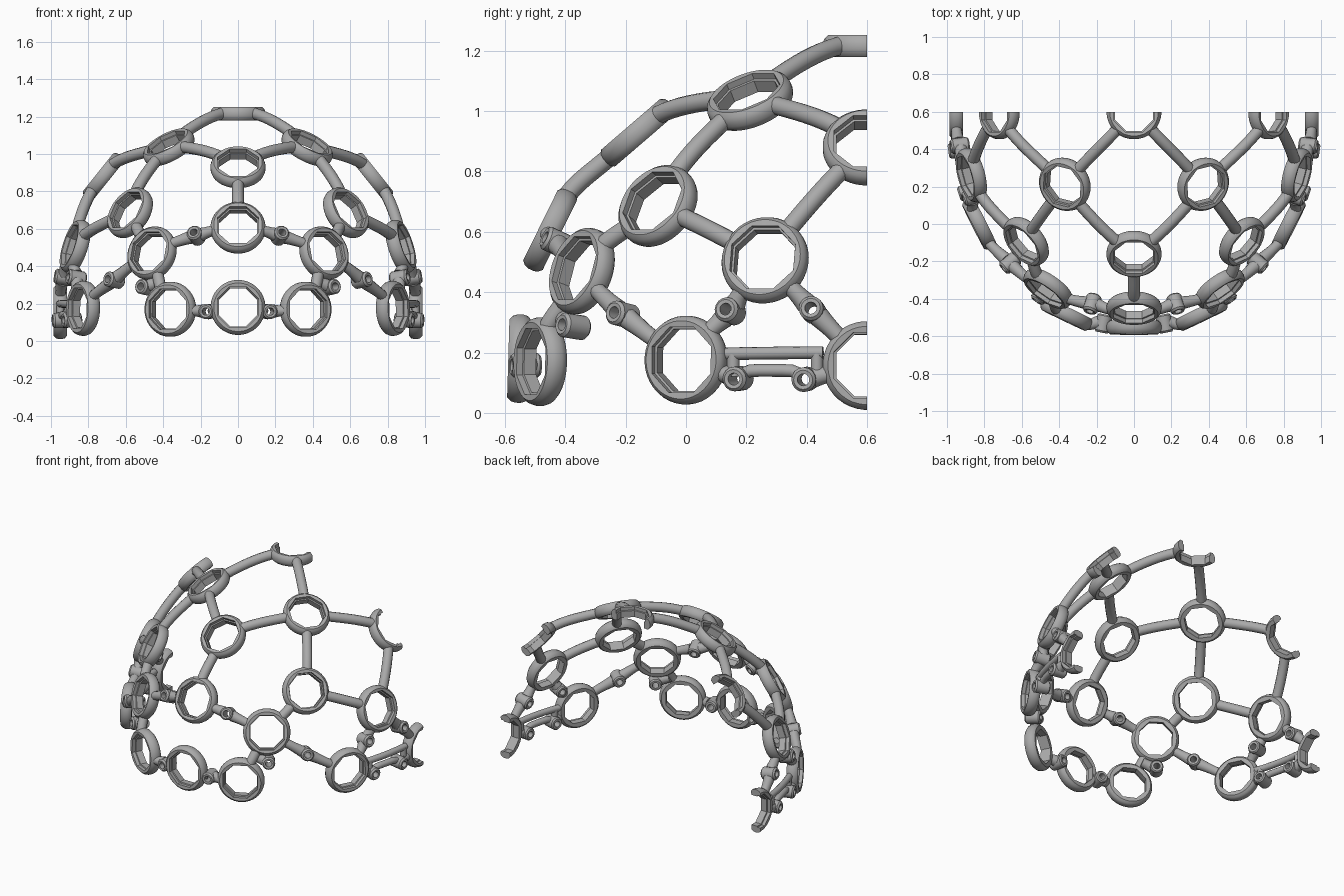
import bpy, bmesh, math
from mathutils import Vector

if "Cube" in bpy.data.objects:
    bpy.data.objects.remove(bpy.data.objects["Cube"])

CENTRE = Vector((0, 0.6, 0.15))      # centre of the domed shell
RADII = Vector((0.96, 1.15, 1.08))
CUT_Y = 0.6                          # the shell is sliced flat at the back

grey = bpy.data.materials.new("mid_grey")
grey.use_nodes = True
grey.diffuse_color = (0.4, 0.4, 0.4, 1)
grey.node_tree.nodes["Principled BSDF"].inputs["Base Color"].default_value = (0.4, 0.4, 0.4, 1)


def normal(p):
    d = p - CENTRE
    return Vector([d[i] / RADII[i] ** 2 for i in range(3)]).normalized()


def on_shell(p):
    d = Vector(p) - CENTRE
    k = math.sqrt(sum((d[i] / RADII[i]) ** 2 for i in range(3)))
    return CENTRE + d / k


def frame(n):
    up = Vector((0, 1, 0)) if abs(n.z) > 0.98 else Vector((0, 0, 1))
    v = (up - n * up.dot(n)).normalized()
    return v.cross(n), v


def finish(bm, name):
    # slice at the back plane and cap the cut
    bmesh.ops.recalc_face_normals(bm, faces=bm.faces)
    bmesh.ops.bisect_plane(bm, geom=bm.verts[:] + bm.edges[:] + bm.faces[:], dist=1e-5,
                           plane_co=(0, CUT_Y, 0), plane_no=(0, 1, 0), clear_outer=True)
    edges = [e for e in bm.edges if e.is_boundary]
    if edges:
        bmesh.ops.holes_fill(bm, edges=edges, sides=0)
    bmesh.ops.recalc_face_normals(bm, faces=bm.faces)
    mesh = bpy.data.meshes.new(name)
    bm.to_mesh(mesh)
    bm.free()
    mesh.materials.append(grey)
    ob = bpy.data.objects.new(name, mesh)
    bpy.context.collection.objects.link(ob)
    bpy.ops.object.select_all(action='DESELECT')
    ob.select_set(True)
    bpy.context.view_layer.objects.active = ob
    bpy.ops.object.shade_smooth_by_angle(angle=math.radians(35))


def skin(bm, loops, closed):
    n, m = len(loops), len(loops[0])
    for i in range(n if closed else n - 1):
        a, b = loops[i], loops[(i + 1) % n]
        for j in range(m):
            k = (j + 1) % m
            bm.faces.new((a[j], a[k], b[k], b[j]))


def revolve(name, c, profile, segs, sides=8):
    # profile entries: radius, height, True where the outline is a polygon
    n = normal(c)
    u, v = frame(n)
    bm = bmesh.new()
    loops = []
    step = math.tau / sides
    for r, h, poly in profile:
        loop = []
        for j in range(segs):
            a = math.tau * j / segs
            rr = r / math.cos(a % step - step / 2) if poly else r
            t = a + step / 2
            loop.append(bm.verts.new(c + n * h + (u * math.cos(t) + v * math.sin(t)) * rr))
        loops.append(loop)
    skin(bm, loops, True)
    finish(bm, name)


def tube(name, pts, r0, r1=None, sides=12):
    r1 = r1 or r0
    bm = bmesh.new()
    loops = []
    for i, p in enumerate(pts):
        t = (pts[min(i + 1, len(pts) - 1)] - pts[max(i - 1, 0)]).normalized()
        n = normal(p)
        n = (n - t * n.dot(t)).normalized()
        b = t.cross(n)
        f = i / (len(pts) - 1)
        r = r0 + (r1 - r0) * f ** 2
        loops.append([bm.verts.new(p + (n * math.cos(math.tau * j / sides)
                                        + b * math.sin(math.tau * j / sides)) * r)
                      for j in range(sides)])
    skin(bm, loops, False)
    bm.faces.new(loops[0][::-1])
    bm.faces.new(loops[-1])
    finish(bm, name)


def edge_point(c, target, dist):
    n = normal(c)
    d = target - c
    t = (d - n * d.dot(n)).normalized()
    return c + t * dist, t


def arc(a, b, da, db, steps=8):
    # gently curved path between two points on the shell
    p, ta = edge_point(a, b, da)
    q, tb = edge_point(b, a, db)
    chord = (q - p).normalized()
    h = (q - p).length / 3
    k1 = p + (ta + chord).normalized() * h
    k2 = q + (tb - chord).normalized() * h
    out = []
    for i in range(steps + 1):
        t = i / steps
        s = 1 - t
        out.append(p * s ** 3 + k1 * 3 * s * s * t + k2 * 3 * s * t * t + q * t ** 3)
    return out


RING = [(0.109, 0.034, True), (0.13, 0.036, False), (0.142, 0.024, False),
        (0.147, 0.008, False), (0.147, -0.01, False), (0.142, -0.025, False),
        (0.13, -0.036, False), (0.102, -0.034, True), (0.102, 0.01, True), (0.109, 0.012, True)]
BOSS = [(0.02, 0.046, False), (0.032, 0.048, False), (0.041, 0.038, False),
        (0.041, -0.042, False), (0.034, -0.05, False), (0.02, -0.05, False)]
EDGE = 0.128

RINGS = {
    "front_low_centre": (0, -0.553, 0.18), "front_low": (0.362, -0.483, 0.17),
    "side_low": (0.828, 0, 0.175), "front_mid_centre": (0, -0.45, 0.606),
    "front_mid": (0.46, -0.345, 0.47), "upper_centre": (0, -0.16, 0.929),
    "upper": (0.577, -0.093, 0.686), "side_mid": (0.87, 0.262, 0.506),
    "crown": (0.37, 0.212, 1.036), "top_centre": (0, 0.6, 1.216),
    "back_upper": (0.72, 0.6, 0.88), "back_low": (0.95, 0.6, 0.157),
}
STRUTS = [("top_centre", "crown"), ("crown", "upper_centre"), ("crown", "upper"),
          ("crown", "back_upper"), ("upper", "side_mid"), ("upper", "front_mid"),
          ("back_upper", "side_mid"), ("front_mid", "front_low")]
# struts interrupted by a hollow boss
BOSSED = [("front_mid_centre", "front_mid", (0.225, -0.43, 0.565)),
          ("front_low_centre", "front_low", (0.166, -0.55, 0.158)),
          ("front_mid", "side_low", (0.672, -0.22, 0.328)),
          ("side_low", "side_mid", (0.89, 0.134, 0.342)),
          ("side_mid", "back_low", (0.94, 0.418, 0.342))]

tube("centre_strut", arc(Vector(RINGS["upper_centre"]), Vector(RINGS["front_mid_centre"]),
                         EDGE, EDGE), 0.031)

for side, s in (("left", 1), ("right", -1)):
    def flip(p):
        return Vector((p[0] * s, p[1], p[2]))

    ring = {k: flip(p) for k, p in RINGS.items()}
    for key, c in ring.items():
        if c.x != 0 or s > 0:
            label = key if c.x == 0 else f"{key}_{side}"
            revolve(f"ring_{label}", c, RING, 40)

    for a, b in STRUTS:
        tube(f"strut_{a}_to_{b}_{side}", arc(ring[a], ring[b], EDGE, EDGE), 0.031)

    for a, b, p in BOSSED:
        c = flip(on_shell(p))
        revolve(f"boss_{a}_to_{b}_{side}", c, BOSS, 16)
        for end in (a, b):
            tube(f"arm_{end}_{a}_{b}_{side}", arc(ring[end], c, EDGE, 0.03, 5), 0.028, 0.036)

    # boss standing beside the short front strut
    c = flip(on_shell((0.502, -0.39, 0.289)))
    revolve(f"boss_front_offset_{side}", c, BOSS, 16)
    mid = (ring["front_mid"] + ring["front_low"]) / 2
    tube(f"arm_front_offset_{side}", arc(mid, c, 0, 0.03, 4), 0.03, 0.036)

    # slotted double bar at the back of each side
    bosses = [flip(on_shell((0.9, y, 0.113))) for y in (0.168, 0.405)]
    for name, c, end in zip(("front", "back"), bosses, ("side_low", "back_low")):
        revolve(f"boss_bar_{name}_{side}", c, BOSS, 16)
        tube(f"arm_bar_{name}_{side}", arc(ring[end], c, EDGE, 0.03, 4), 0.028, 0.034)
    upper = [flip(on_shell((0.9, 0.11 + 0.044 * i, 0.197))) for i in range(9)]
    tube(f"upper_bar_{side}", upper, 0.021)
    low = [(0.188, 0.13), (0.215, 0.14), (0.25, 0.141), (0.29, 0.141),
           (0.33, 0.141), (0.36, 0.14), (0.386, 0.13)]
    tube(f"lower_bar_{side}", [flip(on_shell((0.9, y, z))) for y, z in low], 0.021)
    for name, y in (("front", 0.15), ("back", 0.443)):
        web = [flip(on_shell((0.9, y, z))) for z in (0.12, 0.16, 0.195)]
        tube(f"bar_web_{name}_{side}", web, 0.021)
